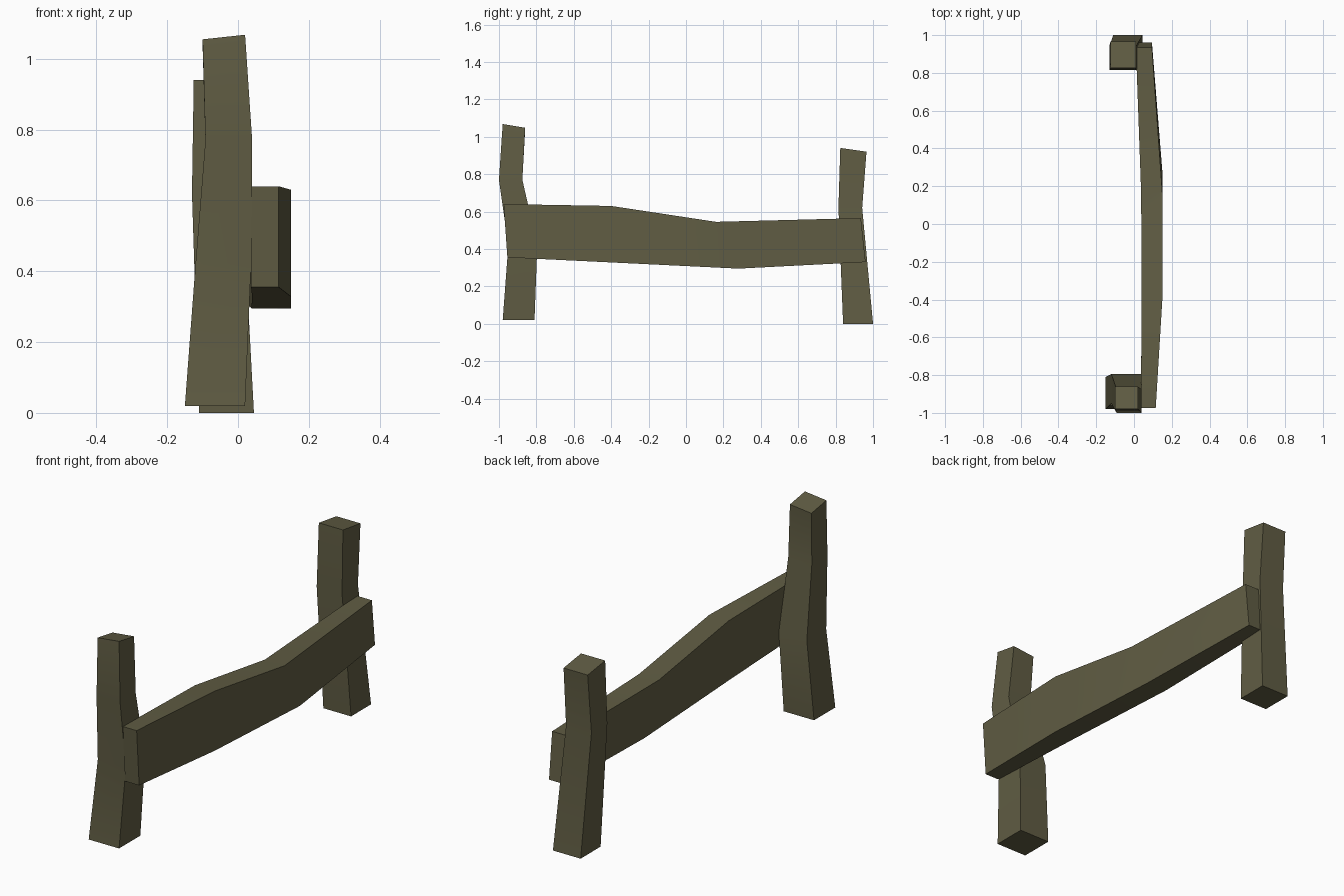
import bpy, bmesh, math

if "Cube" in bpy.data.objects:
    bpy.data.objects.remove(bpy.data.objects["Cube"])

wood = bpy.data.materials.new("weathered olive wood")
wood.diffuse_color = (0.118, 0.109, 0.057, 1)
wood.use_nodes = True
wood.node_tree.nodes["Principled BSDF"].inputs["Base Color"].default_value = wood.diffuse_color


def loft(name, rings):
    """Skin a list of four-point rings into one closed timber."""
    bm = bmesh.new()
    loops = [[bm.verts.new(p) for p in ring] for ring in rings]
    for a, b in zip(loops, loops[1:]):
        for i in range(4):
            j = (i + 1) % 4
            bm.faces.new((a[i], a[j], b[j], b[i]))
    bm.faces.new(loops[0][::-1])
    bm.faces.new(loops[-1])
    bmesh.ops.recalc_face_normals(bm, faces=bm.faces)
    mesh = bpy.data.meshes.new(name)
    bm.to_mesh(mesh)
    bm.free()
    mesh.materials.append(wood)
    obj = bpy.data.objects.new(name, mesh)
    bpy.context.collection.objects.link(obj)
    bpy.ops.object.select_all(action='DESELECT')
    obj.select_set(True)
    bpy.context.view_layer.objects.active = obj
    bpy.ops.object.shade_smooth_by_angle(angle=math.radians(30))
    return obj


def post_ring(z, x0, x1, y0, y1, tilt_x=0, tilt_y=0):
    """Level section, optionally tilted across x and y."""
    return [(x0, y0, z), (x1, y0, z + tilt_x),
            (x1, y1, z + tilt_x + tilt_y), (x0, y1, z + tilt_y)]


def rail_ring(x0, x1, y_top, y_bot, z_top, z_bot):
    """Upright section of the rail."""
    return [(x0, y_bot, z_bot), (x1, y_bot, z_bot),
            (x1, y_top, z_top), (x0, y_top, z_top)]


# crooked posts, wider at the foot
loft("front_post", [
    post_ring(0.02, -0.15, 0.02, -0.98, -0.81),
    post_ring(0.42, -0.12, 0.037, -0.95, -0.795),
    post_ring(0.77, -0.092, 0.04, -1.0, -0.875),
    post_ring(1.055, -0.10, 0.02, -0.98, -0.86, 0.013, -0.02),
])
loft("back_post", [
    post_ring(0.0, -0.11, 0.045, 0.84, 1.0),
    post_ring(0.62, -0.13, 0.012, 0.815, 0.942),
    post_ring(0.94, -0.125, 0.01, 0.825, 0.965, 0, -0.02),
])

# bowed rail fixed to the side of both posts
loft("rail", [
    rail_ring(0.037, 0.115, -0.975, -0.955, 0.64, 0.355),
    rail_ring(0.04, 0.15, -0.40, -0.40, 0.63, 0.328),
    rail_ring(0.038, 0.15, 0.16, 0.28, 0.545, 0.295),
    rail_ring(0.01, 0.095, 0.935, 0.96, 0.565, 0.33),
])
